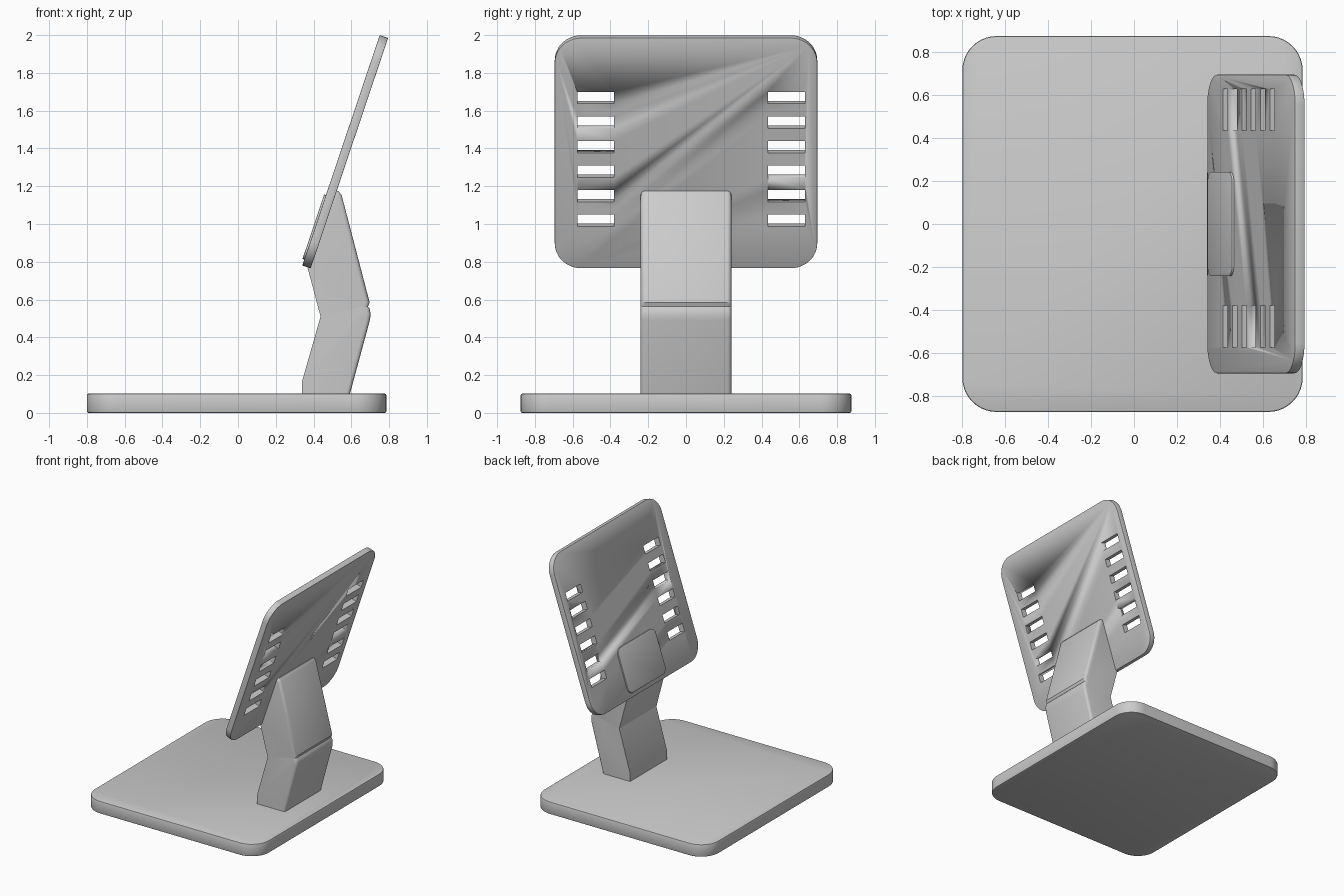
import bpy, bmesh
from math import sin, cos, pi, atan2
from mathutils import Matrix

cube = bpy.data.objects.get("Cube")
if cube:
    bpy.data.objects.remove(cube, do_unlink=True)

grey = bpy.data.materials.new("plain_grey")
grey.use_nodes = True
colour = (0.6, 0.6, 0.6, 1)
grey.diffuse_color = colour
grey.node_tree.nodes["Principled BSDF"].inputs["Base Color"].default_value = colour


def finish(name, bm):
    """Turn a bmesh into a grey, softly shaded object."""
    bmesh.ops.recalc_face_normals(bm, faces=bm.faces)
    mesh = bpy.data.meshes.new(name)
    bm.to_mesh(mesh)
    bm.free()
    obj = bpy.data.objects.new(name, mesh)
    bpy.context.collection.objects.link(obj)
    mesh.materials.append(grey)
    bpy.ops.object.select_all(action='DESELECT')
    bpy.context.view_layer.objects.active = obj
    obj.select_set(True)
    bpy.ops.object.shade_smooth_by_angle(angle=0.6)
    return obj


def extrude(points, offset):
    """Solid made by sweeping a closed outline along an offset."""
    bm = bmesh.new()
    face = bm.faces.new([bm.verts.new(p) for p in points])
    swept = bmesh.ops.extrude_face_region(bm, geom=[face], use_keep_orig=True)
    verts = [g for g in swept["geom"] if isinstance(g, bmesh.types.BMVert)]
    bmesh.ops.translate(bm, verts=verts, vec=offset)
    bmesh.ops.recalc_face_normals(bm, faces=bm.faces)
    return bm


def slab(name, length, width, thick, radius, edge, place):
    """Rounded rectangular plate, centred on its own origin."""
    points = []
    steps = 10
    for k, (sx, sy) in enumerate([(1, 1), (-1, 1), (-1, -1), (1, -1)]):
        for i in range(steps + 1):
            a = (k + i / steps) * pi / 2
            points.append((sx * (length / 2 - radius) + radius * cos(a),
                           sy * (width / 2 - radius) + radius * sin(a), -thick / 2))
    bm = extrude(points, (0, 0, thick))
    rim = [e for e in bm.edges if abs(e.verts[0].co.z - e.verts[1].co.z) < 1e-5]
    bmesh.ops.bevel(bm, geom=rim, offset=edge, segments=2, profile=0.5, affect='EDGES')
    bmesh.ops.transform(bm, matrix=place, verts=bm.verts)
    return finish(name, bm)


def post(name, profile, soft):
    """Side profile swept across the width, with chosen rims rounded."""
    half = 0.24
    bm = extrude([(x, -half, z) for x, z in profile], (0, 2 * half, 0))
    rims = []
    for e in bm.edges:
        a, b = e.verts
        if abs(a.co.y - b.co.y) < 1e-5 and soft((a.co + b.co) / 2):
            rims.append(e)
    bmesh.ops.bevel(bm, geom=rims, offset=0.02, segments=3, profile=0.5, affect='EDGES')
    return finish(name, bm)


# Base plate
slab("base", 1.585, 1.75, 0.102, 0.16, 0.008, Matrix.Translation((-0.007, 0, 0.051)))

# Tilted back panel
lean = atan2(0.41, 1.22)
tilt = Matrix.Rotation(lean - pi / 2, 4, 'Y')
thick = 0.047
panel_place = Matrix.Translation((0.5675, 0, 1.3825)) @ tilt
panel = slab("panel", 1.287, 1.39, thick, 0.14, 0.003, panel_place)

# Ventilation slots cut through the panel
bm = bmesh.new()
for y in (-0.478, 0.532):
    for i in range(6):
        box = Matrix.Translation((-0.376 + 0.137 * i, y, 0)) @ Matrix.Diagonal((0.066, 0.195, 0.2, 1))
        bmesh.ops.create_cube(bm, size=1, matrix=panel_place @ box)
cutter = finish("slot_cutter", bm)
cutter.hide_render = True
cut = panel.modifiers.new("slots", 'BOOLEAN')
cut.object = cutter
cut.solver = 'EXACT'
bpy.context.view_layer.objects.active = panel
# The cut goes first so shading stays clean
bpy.ops.object.modifier_move_to_index(modifier="slots", index=0)
bpy.ops.object.modifier_apply(modifier="slots")
bpy.data.objects.remove(cutter, do_unlink=True)

# Rounded mounting pad showing on the panel face
pad_offset = Matrix.Translation((-0.43, 0, thick / 2))
slab("mounting_pad", 0.36, 0.485, 0.02, 0.05, 0.003, panel_place @ pad_offset)

# Lower post leans toward the rear edge
post("lower_post",
     [(0.34, 0.08), (0.34, 0.17), (0.437, 0.51), (0.685, 0.568), (0.698, 0.55),
      (0.702, 0.52), (0.698, 0.49), (0.587, 0.08)],
     lambda m: m.x > 0.6 and m.z < 0.56)

# Upper post leans back to meet the panel
post("upper_post",
     [(0.437, 0.51), (0.36, 0.80), (0.475, 1.14), (0.505, 1.175), (0.53, 1.175),
      (0.548, 1.155), (0.697, 0.585), (0.688, 0.562)],
     lambda m: m.z > 1.1 or (m.x > 0.58 and m.z > 0.57))
